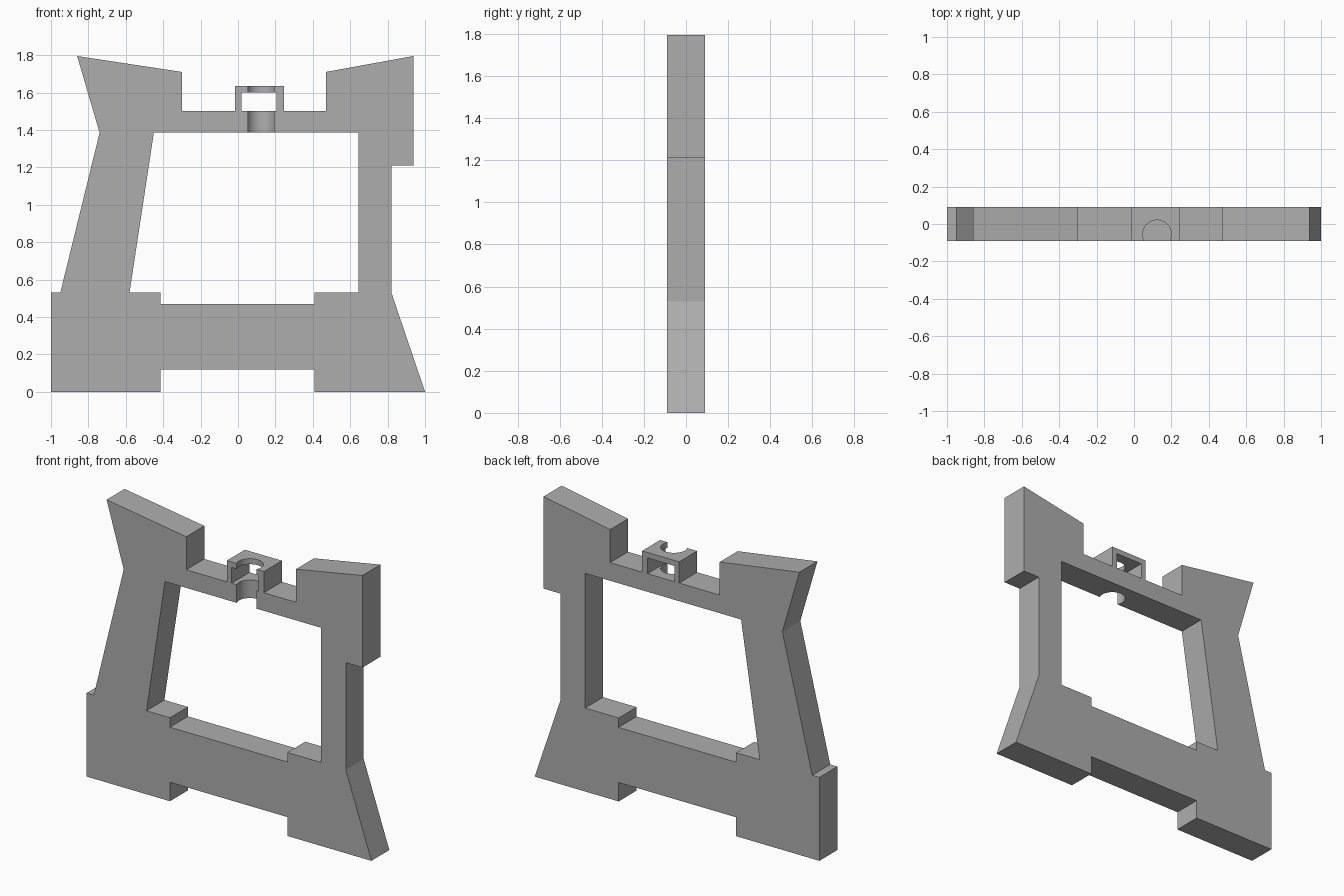
import bpy
import bmesh

HALF = 0.09  # half the plate thickness

cube = bpy.data.objects.get("Cube")
if cube:
    bpy.data.objects.remove(cube, do_unlink=True)

grey = bpy.data.materials.new("plain_grey")
grey.use_nodes = True
colour = (0.42, 0.42, 0.42, 1)
grey.diffuse_color = colour
grey.node_tree.nodes["Principled BSDF"].inputs["Base Color"].default_value = colour


def finish(name, bm):
    bmesh.ops.recalc_face_normals(bm, faces=bm.faces)
    mesh = bpy.data.meshes.new(name)
    bm.to_mesh(mesh)
    bm.free()
    mesh.materials.append(grey)
    obj = bpy.data.objects.new(name, mesh)
    bpy.context.collection.objects.link(obj)
    return obj


def prism(name, outline, half):
    """Extrude an x-z outline through the thickness."""
    bm = bmesh.new()
    face = bm.faces.new([bm.verts.new((x, -half, z)) for x, z in outline])
    ext = bmesh.ops.extrude_face_region(bm, geom=[face])["geom"]
    verts = [v for v in ext if isinstance(v, bmesh.types.BMVert)]
    bmesh.ops.translate(bm, verts=verts, vec=(0, 2 * half, 0))
    return finish(name, bm)


def cut(target, cutter):
    cutter.hide_render = True
    mod = target.modifiers.new("cut", "BOOLEAN")
    mod.operation = "DIFFERENCE"
    mod.solver = "EXACT"
    mod.object = cutter
    bpy.context.view_layer.objects.active = target
    bpy.ops.object.modifier_apply(modifier=mod.name)
    bpy.data.objects.remove(cutter, do_unlink=True)


# Frame silhouette: feet, right post, top horns with clip, slanted left post
frame = prism("frame_plate", [
    (-1, 0), (-0.415, 0), (-0.415, 0.12), (0.41, 0.12), (0.41, 0), (1, 0),
    (0.82, 0.53), (0.82, 1.21), (0.937, 1.21), (0.937, 1.795),
    (0.47, 1.71), (0.47, 1.5), (0.245, 1.5), (0.245, 1.635),
    (-0.015, 1.635), (-0.015, 1.5), (-0.3, 1.5), (-0.3, 1.71),
    (-0.86, 1.795), (-0.74, 1.385), (-0.95, 0.53), (-1, 0.53)], HALF)

# Main opening, with a step at each lower corner
cut(frame, prism("opening_cutter", [
    (-0.58, 0.53), (-0.415, 0.53), (-0.415, 0.47), (0.41, 0.47),
    (0.41, 0.53), (0.645, 0.53), (0.645, 1.385), (-0.45, 1.385)], 0.2))

# Window through the clip
cut(frame, prism("window_cutter", [
    (0.018, 1.5), (0.207, 1.5), (0.207, 1.6), (0.018, 1.6)], 0.2))

# Round upright groove, open to the front
bm = bmesh.new()
bmesh.ops.create_cone(bm, cap_ends=True, segments=48, radius1=0.077,
                      radius2=0.077, depth=0.5)
bmesh.ops.translate(bm, verts=bm.verts, vec=(0.123, -0.056, 1.52))
cut(frame, finish("groove_cutter", bm))

# Smooth the groove, keep every other edge sharp
bpy.ops.object.select_all(action="DESELECT")
frame.select_set(True)
bpy.context.view_layer.objects.active = frame
bpy.ops.object.shade_smooth_by_angle(angle=0.3)
